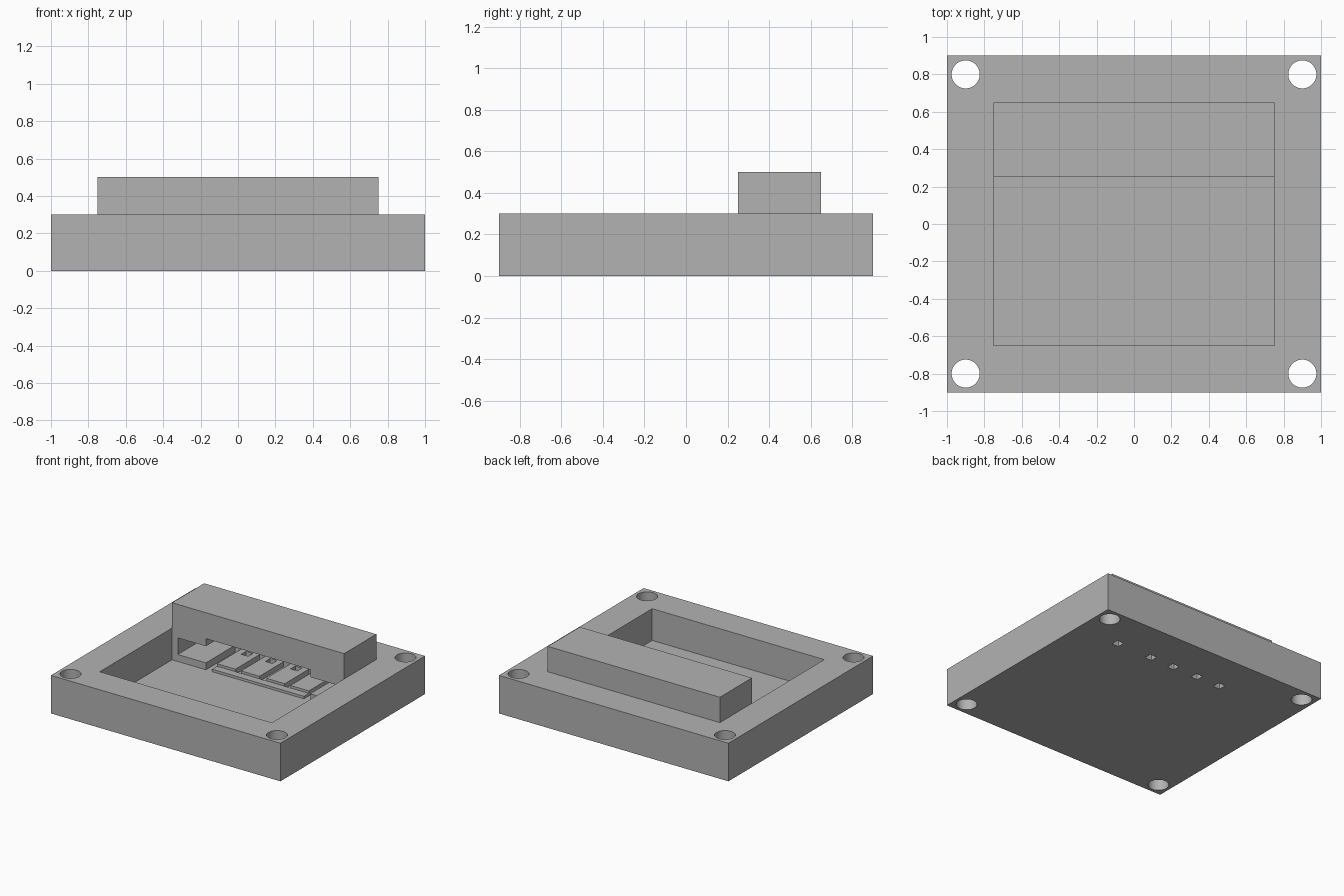
import bpy
import bmesh
import math
from mathutils import Matrix

old = bpy.data.objects.get("Cube")
if old:
    bpy.data.objects.remove(old, do_unlink=True)

grey = bpy.data.materials.new("plain grey")
grey.use_nodes = True
grey.diffuse_color = (0.45, 0.45, 0.45, 1)
grey.node_tree.nodes["Principled BSDF"].inputs["Base Color"].default_value = (0.45, 0.45, 0.45, 1)


def finish(name, bm):
    bmesh.ops.recalc_face_normals(bm, faces=bm.faces)
    mesh = bpy.data.meshes.new(name)
    bm.to_mesh(mesh)
    bm.free()
    mesh.materials.append(grey)
    obj = bpy.data.objects.new(name, mesh)
    bpy.context.collection.objects.link(obj)
    return obj


def box(name, x, y, z):
    bm = bmesh.new()
    size = [b - a for a, b in (x, y, z)]
    mid = [(a + b) / 2 for a, b in (x, y, z)]
    bmesh.ops.create_cube(bm, size=1, matrix=Matrix.Translation(mid) @ Matrix.Diagonal((*size, 1)))
    return finish(name, bm)


def prism(name, profile, y0, y1):
    """Extrude an x-z profile along y."""
    bm = bmesh.new()
    face = bm.faces.new([bm.verts.new((x, y0, z)) for x, z in profile])
    new = bmesh.ops.extrude_face_region(bm, geom=[face])["geom"]
    bmesh.ops.translate(bm, vec=(0, y1 - y0, 0), verts=[v for v in new if isinstance(v, bmesh.types.BMVert)])
    return finish(name, bm)


def post(name, x, y, radius, sides):
    bm = bmesh.new()
    bmesh.ops.create_cone(bm, cap_ends=True, segments=sides, radius1=radius, radius2=radius,
                          depth=1, matrix=Matrix.Translation((x, y, 0.2)))
    return finish(name, bm)


def cut(target, cutters):
    """Subtract the cutters and remove them."""
    for cutter in cutters:
        mod = target.modifiers.new("cut", 'BOOLEAN')
        mod.operation = 'DIFFERENCE'
        mod.solver = 'EXACT'
        mod.object = cutter
        bpy.context.view_layer.objects.active = target
        bpy.ops.object.modifier_apply(modifier=mod.name)
        bpy.data.objects.remove(cutter, do_unlink=True)


FLOOR = 0.05
slots = [-0.32, -0.11, 0.11, 0.32]


def pin_hole(x):
    return box("pin_cutter", (x - 0.03, x + 0.03), (0.54, 0.6), (-0.1, 0.2))


# Square tray with a recess, corner screw holes and small pin holes
tray = box("base_tray", (-1, 1), (-0.9, 0.9), (0, 0.3))
cut(tray, [box("recess_cutter", (-0.75, 0.75), (-0.65, 0.65), (FLOOR, 0.4))])
cut(tray, [post("screw_cutter", x, y, 0.075, 48) for x in (-0.9, 0.9) for y in (-0.8, 0.8)])
cut(tray, [pin_hole(x) for x in slots + [0.63]])

# Rear housing with a stepped opening that leaves a plinth at each side
housing = box("rear_housing", (-0.75, 0.75), (0.25, 0.65), (FLOOR, 0.5))
half = [(0.455, 0), (0.455, 0.105), (0.7, 0.105), (0.7, 0.236), (0.455, 0.236), (0.455, 0.295)]
cut(housing, [prism("opening_cutter", half + [(-x, z) for x, z in reversed(half)], 0.2, 0.61)])
cut(housing, [pin_hole(0.63)])

# Low pads inside the opening, each with a pin hole
for i, x in enumerate(slots):
    pad = box(f"contact_pad_{i + 1}", (x - 0.08, x + 0.08), (0.31, 0.61), (FLOOR, 0.09))
    cut(pad, [pin_hole(x)])
box("front_sill", (-0.4, 0.4), (0.25, 0.31), (FLOOR, 0.07))

# Smooth the round holes, keep the box edges sharp
bpy.ops.object.select_all(action='DESELECT')
tray.select_set(True)
bpy.context.view_layer.objects.active = tray
bpy.ops.object.shade_smooth_by_angle(angle=math.radians(30))
